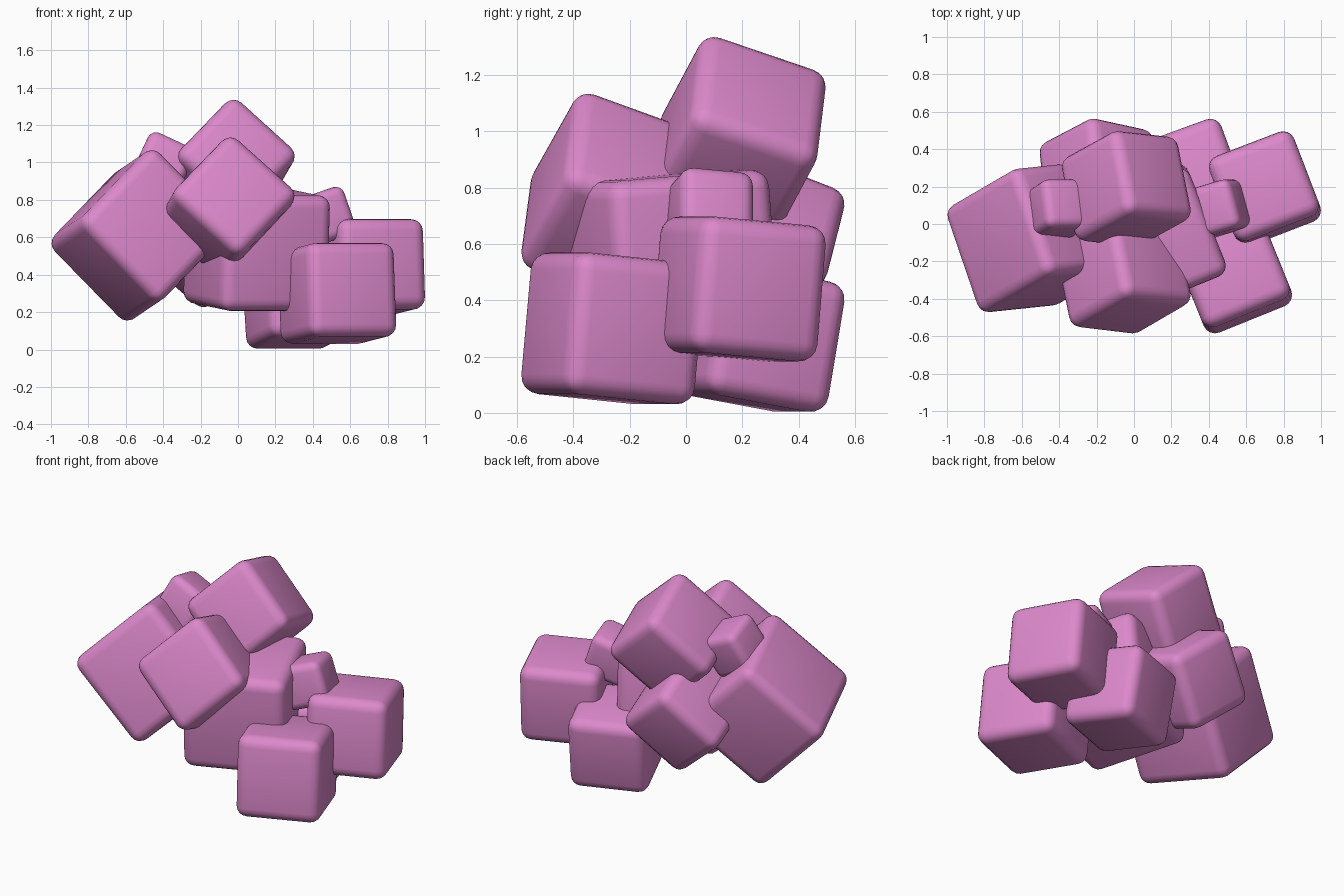
import bpy
from math import radians
from mathutils import Matrix, Vector

if "Cube" in bpy.data.objects:
    bpy.data.objects.remove(bpy.data.objects["Cube"])

mat = bpy.data.materials.new("pink")
mat.diffuse_color = (0.72, 0.25, 0.6, 1)
mat.use_nodes = True
mat.node_tree.nodes["Principled BSDF"].inputs["Base Color"].default_value = mat.diffuse_color


def rot(deg, axis):
    return Matrix.Rotation(radians(deg), 4, axis)


def rounded_cube(name, size, matrix):
    """Cube with soft bevelled edges, placed by a matrix."""
    bpy.ops.mesh.primitive_cube_add(size=size)
    ob = bpy.context.object
    ob.name = name
    ob.matrix_world = matrix
    bev = ob.modifiers.new("round", 'BEVEL')
    bev.width = min(0.065, size * 0.18)
    bev.segments = 4
    ob.data.materials.append(mat)
    bpy.ops.object.shade_smooth()
    return ob


# One cluster: name, size, centre, yaw, tilt (about own x), roll (about y)
cluster = [
    ("core_block", 0.62, (0.10, -0.07, 0.535), 22, 4.5, 0),
    ("front_block", 0.505, (0.53, -0.26, 0.30), 22, -5.5, 0),
    ("side_block", 0.485, (0.70, 0.188, 0.44), 21, -5, 0),
    ("back_block", 0.47, (0.315, 0.255, 0.265), 20, -10, 0),
    ("small_block", 0.27, (0.45, 0.082, 0.705), 16, 0, -19),
]

# The second cluster is the first one swung up about the y axis
pivot = Vector((0.10, -0.07, 0.535))
target = Vector((-0.526, -0.07, 0.61))
swing = Matrix.Translation(target) @ rot(-46, 'Y') @ Matrix.Translation(-pivot)

for side, move in (("right", Matrix.Identity(4)), ("left", swing)):
    for name, size, pos, yaw, tilt, roll in cluster:
        m = Matrix.Translation(pos) @ rot(roll, 'Y') @ rot(yaw, 'Z') @ rot(tilt, 'X')
        rounded_cube(f"{side}_{name}", size, move @ m)
